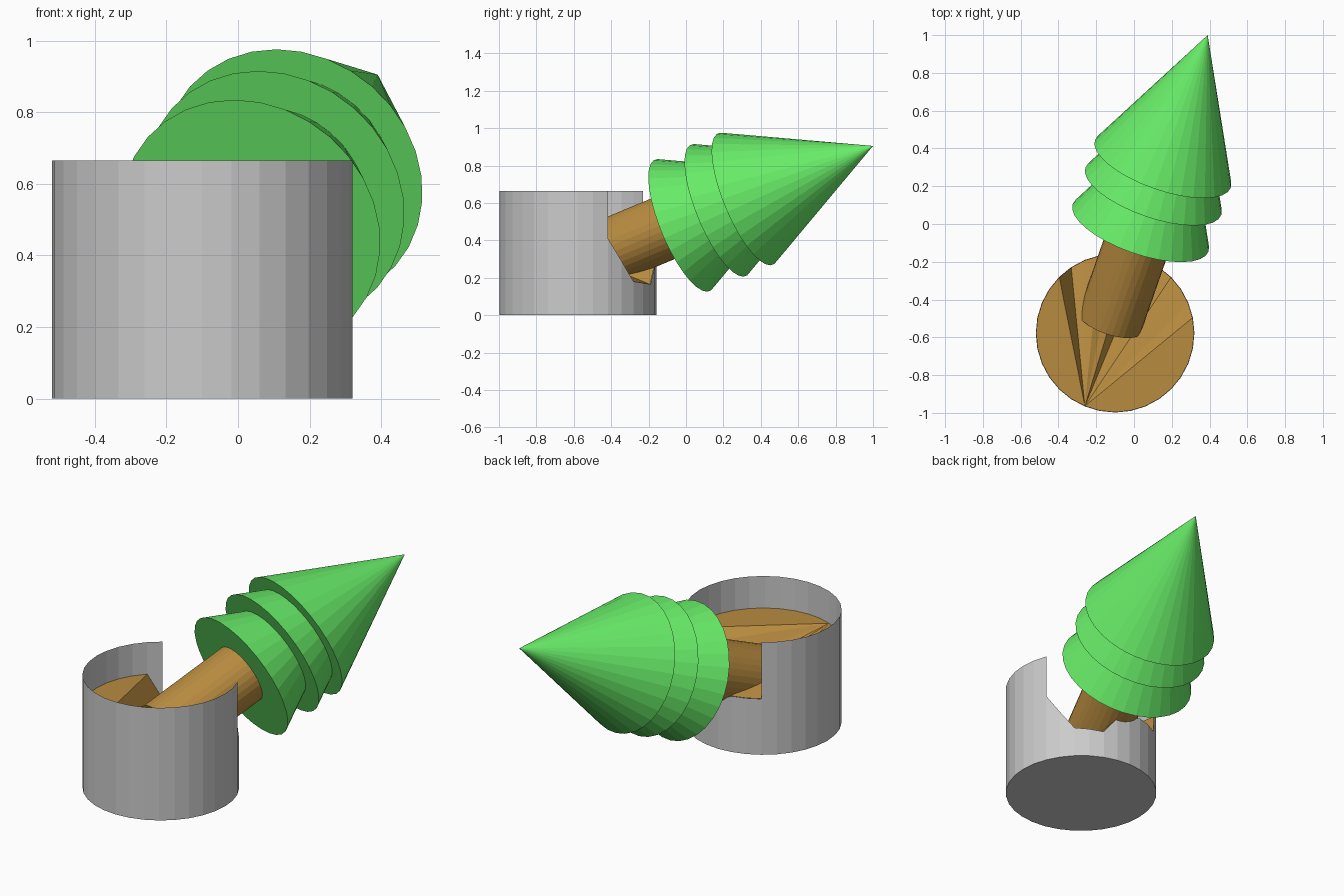
import bpy, bmesh, math
from mathutils import Vector

if "Cube" in bpy.data.objects:
    bpy.data.objects.remove(bpy.data.objects["Cube"])

SIDES = 32
POT = Vector((-0.10, -0.578, 0.0))
POT_R, POT_H, SOIL_Z = 0.42, 0.665, 0.477
# heights of the broken rim, from rim corner 2 to rim corner 11
BREAK = {2: .41, 3: .29, 4: .18, 5: .172, 6: .165, 7: .27, 8: .29, 9: .33, 10: .33, 11: .33}


def material(name, colour):
    m = bpy.data.materials.new(name)
    m.diffuse_color = (*colour, 1)
    m.use_nodes = True
    m.node_tree.nodes["Principled BSDF"].inputs["Base Color"].default_value = m.diffuse_color
    return m


GREEN = material("leaf_green", (0.14, 0.85, 0.14))
BROWN = material("bark_brown", (0.48, 0.26, 0.05))


def finish(bm, name, mat=None):
    mesh = bpy.data.meshes.new(name)
    bm.to_mesh(mesh)
    bm.free()
    ob = bpy.data.objects.new(name, mesh)
    bpy.context.collection.objects.link(ob)
    if mat:
        mesh.materials.append(mat)
    return ob


def rim(i, z, r=POT_R):
    a = 2 * math.pi * i / SIDES
    return POT + Vector((r * math.cos(a), r * math.sin(a), z))


# pot: thin wall with a broken gap at the back, closed base
bm = bmesh.new()
base = [bm.verts.new(rim(i, 0)) for i in range(SIDES)]
for i in range(SIDES):
    j = (i + 1) % SIDES
    broken = i in BREAK and j in BREAK
    zi, zj = (BREAK[i], BREAK[j]) if broken else (POT_H, POT_H)
    bm.faces.new((base[i], base[j], bm.verts.new(rim(j, zj)), bm.verts.new(rim(i, zi))))
bm.faces.new(base[::-1])
bmesh.ops.remove_doubles(bm, verts=bm.verts, dist=1e-5)
finish(bm, "pot")

# soil: flat at the front, sinking towards the broken gap
bm = bmesh.new()
vs = [bm.verts.new(rim(i, BREAK.get(i, SOIL_Z), POT_R - 0.002)) for i in range(SIDES)]
pivot = 22
for k in range(1, SIDES - 1):
    bm.faces.new((vs[pivot], vs[(pivot + k) % SIDES], vs[(pivot + k + 1) % SIDES]))
finish(bm, "soil", BROWN)

# leaning tree axis, measured from the lowest tier to the tip
FOOT, TIP = Vector((0.035, -0.02, 0.48)), Vector((0.39, 1.0, 0.905))
AXIS = (TIP - FOOT).normalized()
TILT = AXIS.to_track_quat('Z', 'Y')


def tapered(name, start, length, r1, r2, mat, offset=(0, 0, 0)):
    bm = bmesh.new()
    bmesh.ops.create_cone(bm, cap_ends=True, segments=SIDES, radius1=r1, radius2=r2, depth=length)
    bmesh.ops.translate(bm, verts=bm.verts, vec=(0, 0, length / 2))
    ob = finish(bm, name, mat)
    ob.rotation_mode = 'QUATERNION'
    ob.rotation_quaternion = TILT
    ob.location = FOOT + AXIS * start + Vector(offset)
    return ob


# three equal foliage tiers
full = (TIP - FOOT).length
top_start = 0.385
for n, start in enumerate((0.0, 0.22, top_start), 1):
    tapered(f"foliage_tier_{n}", start, full - top_start, 0.381, 0, GREEN)

# trunk
tapered("trunk", -0.57, 0.65, 0.174, 0.174, BROWN, (0.01, 0, 0.025))
